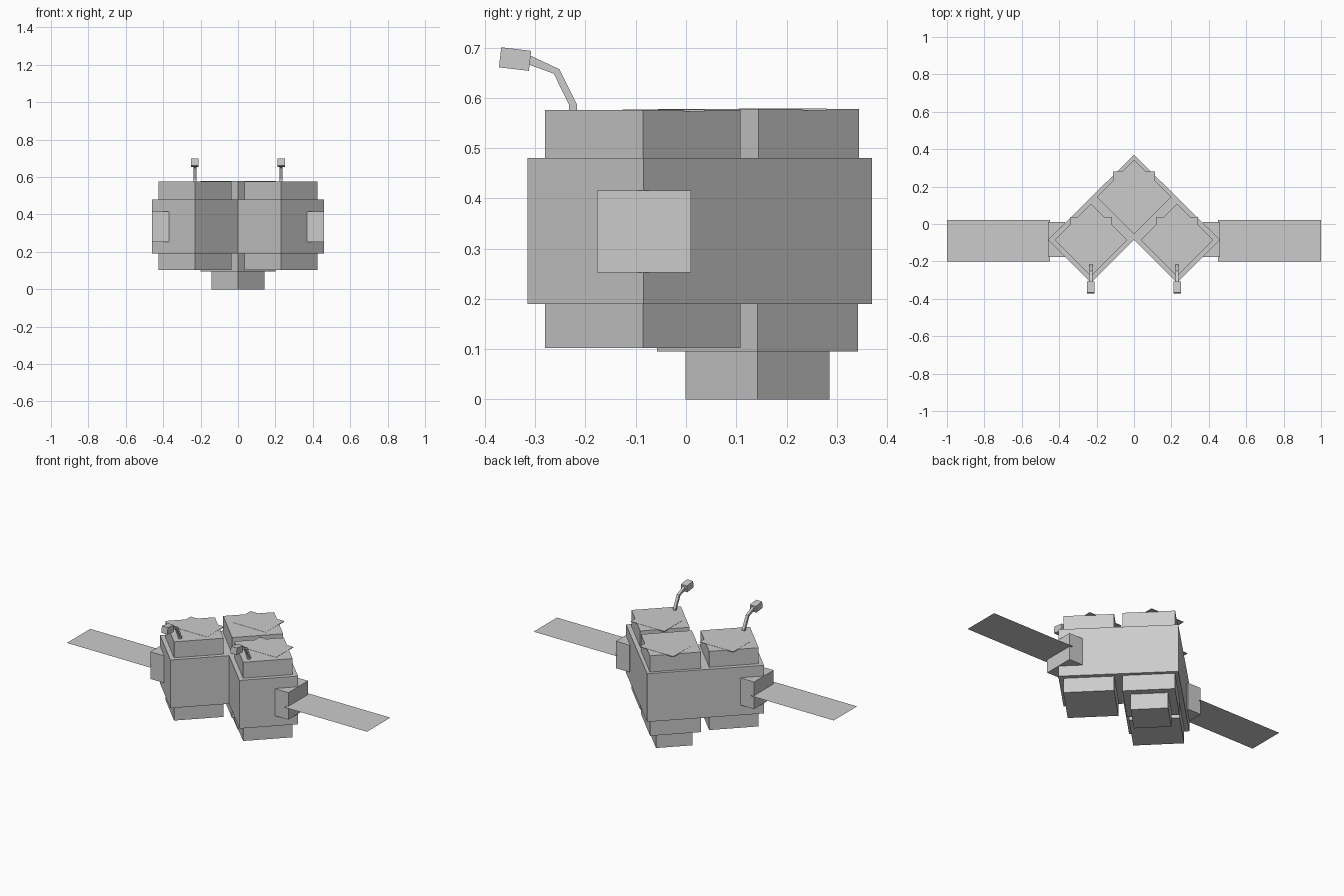
import bpy
import bmesh
from mathutils import Matrix, Vector

cube = bpy.data.objects.get("Cube")
if cube:
    bpy.data.objects.remove(cube, do_unlink=True)

# One plain grey for everything
grey = bpy.data.materials.new("plain grey")
grey.use_nodes = True
grey.diffuse_color = (0.6, 0.6, 0.6, 1)
grey.node_tree.nodes["Principled BSDF"].inputs["Base Color"].default_value = (0.6, 0.6, 0.6, 1)


def finish(name, bm):
    bmesh.ops.recalc_face_normals(bm, faces=bm.faces)
    mesh = bpy.data.meshes.new(name)
    bm.to_mesh(mesh)
    bm.free()
    mesh.materials.append(grey)
    obj = bpy.data.objects.new(name, mesh)
    bpy.context.collection.objects.link(obj)
    return obj


def prism(name, points, offset):
    """Extrude a flat outline of 3D points along an offset."""
    bm = bmesh.new()
    face = bm.faces.new([bm.verts.new(p) for p in points])
    result = bmesh.ops.extrude_face_region(bm, geom=[face], use_keep_orig=True)
    moved = [v for v in result["geom"] if isinstance(v, bmesh.types.BMVert)]
    bmesh.ops.translate(bm, verts=moved, vec=offset)
    return finish(name, bm)


def box(name, center, size, tilt=0):
    bm = bmesh.new()
    bmesh.ops.create_cube(bm, size=1)
    matrix = (Matrix.Translation(center) @ Matrix.Rotation(tilt, 4, 'X')
              @ Matrix.Diagonal(Vector((*size, 1))))
    bmesh.ops.transform(bm, matrix=matrix, verts=bm.verts)
    return finish(name, bm)


def diamond(name, x, y, radius, bottom, top):
    outline = [(x + radius, y, bottom), (x, y + radius, bottom),
               (x - radius, y, bottom), (x, y - radius, bottom)]
    return prism(name, outline, (0, 0, top - bottom))


def corner_plate(name, x, y, half_width, back, top):
    """Thin cap whose two back corners overhang the block below."""
    return box(name, (x, y + back / 2 - 0.02, top - 0.002),
               (2 * half_width, back + 0.04, 0.004))


# V-shaped main body
half = [(0.46, -0.085), (0.23, -0.315)]
outline = [(0, 0.37), *half, (0, -0.085), *[(-x, y) for x, y in reversed(half)]]
prism("body", [(x, y, 0.19) for x, y in outline], (0, 0, 0.29))

# Rear stacked blocks and foot
diamond("rear_upper_block", 0, 0.144, 0.2, 0.48, 0.578)
corner_plate("rear_cap", 0, 0.144, 0.112, 0.136, 0.579)
diamond("rear_lower_block", 0, 0.142, 0.2, 0.095, 0.19)
diamond("foot", 0, 0.142, 0.143, 0, 0.095)

# Mirrored side parts
stalk_side = [(-0.233, 0.57), (-0.233, 0.587), (-0.263, 0.648), (-0.318, 0.668),
              (-0.314, 0.686), (-0.252, 0.657), (-0.217, 0.587), (-0.217, 0.57)]
for side, s in (("left", 1), ("right", -1)):
    x = 0.23 * s
    diamond(side + "_upper_block", x, -0.086, 0.194, 0.48, 0.576)
    corner_plate(side + "_cap", x, -0.086, 0.112, 0.124, 0.577)
    diamond(side + "_lower_block", x, -0.086, 0.194, 0.102, 0.19)

    # Hub and flat wing
    box(side + "_hub", (0.415 * s, -0.084, 0.334), (0.09, 0.187, 0.163))
    bm = bmesh.new()
    bm.faces.new([bm.verts.new((wx * s, wy, 0.333)) for wx, wy in
                  ((0.448, -0.2), (1, -0.2), (1, 0.022), (0.448, 0.022))])
    finish(side + "_wing", bm)

    # Bent antenna with a block tip
    prism(side + "_antenna_stalk", [(x - 0.008, y, z) for y, z in stalk_side],
          (0.016, 0, 0))
    box(side + "_antenna_tip", (x, -0.34, 0.677), (0.04, 0.06, 0.04), -0.118)
